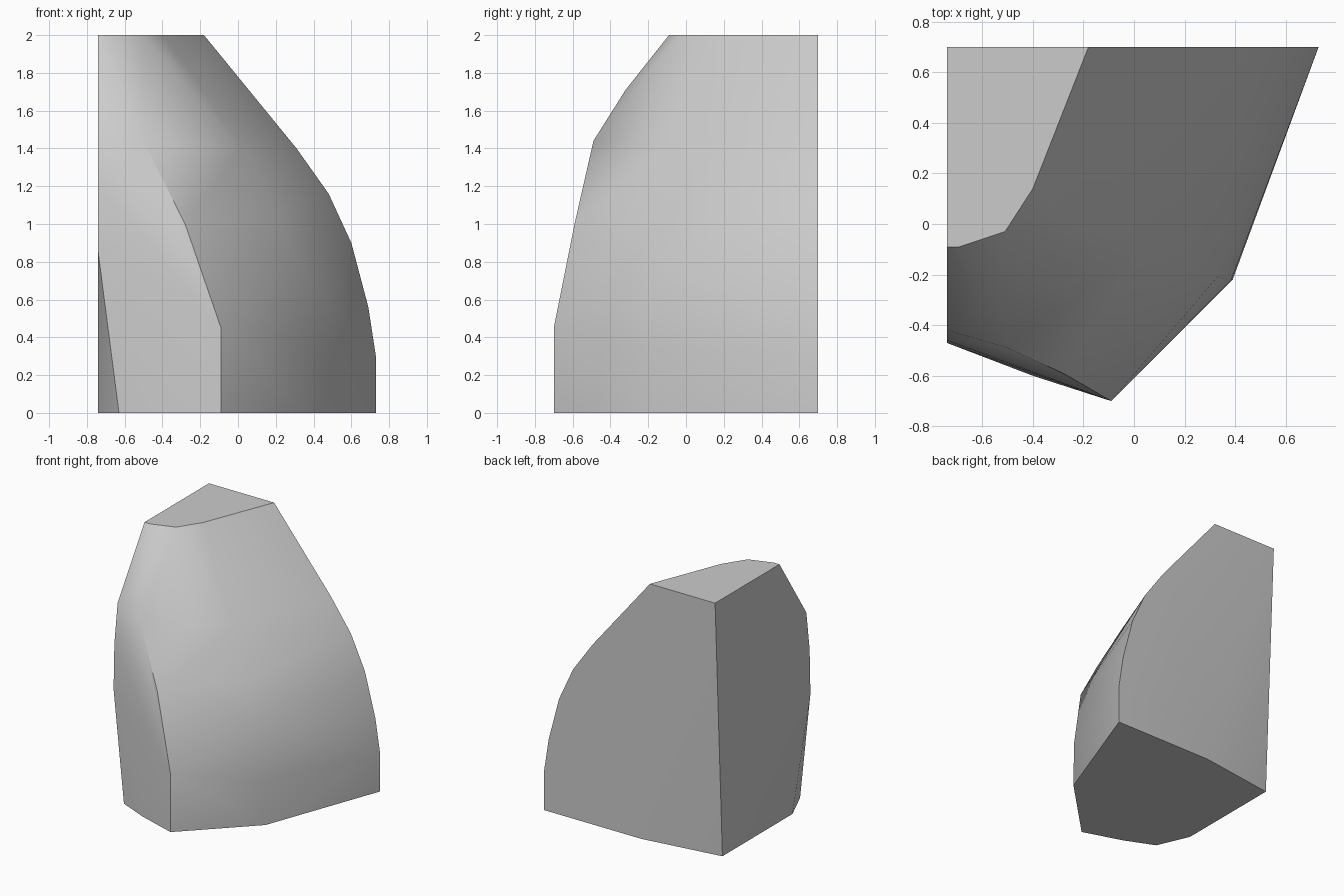
import bpy, bmesh, math

cube = bpy.data.objects.get("Cube")
if cube:
    bpy.data.objects.remove(cube)

LEFT, BACK, TOP = -0.74, 0.70, 2.0

# Rear ridge: (x, z) profile lying on the flat back
rear_ridge = [(x, BACK, z) for x, z in [
    (.73, 0), (.73, .3), (.69, .56), (.60, .9), (.48, 1.16),
    (.31, 1.4), (.19, 1.54), (-.18, TOP)]]
# Soft side ridge between the back and the front corner
side_ridge = [(.39, -.22, 0), (.385, -.22, .35), (.33, -.21, .78),
              (.2, -.18, 1.05), (.02, -.12, 1.4), (-.2, 0, 1.73), (-.4, .14, TOP)]
# Front corner, upright at the base and leaning back above
front_ridge = [(-.09, -.7, 0), (-.09, -.7, .45), (-.28, -.59, 1.0),
               (-.5, -.49, 1.44), (-.6, -.32, 1.71), (-.51, -.03, TOP), (-.69, -.09, TOP)]
# Front edge of the flat cut side
cut_edge = [(LEFT, y, z) for y, z in [
    (-.25, 0), (-.47, .85), (-.46, 1.2), (-.42, 1.5), (-.09, TOP)]]
# Remaining base and rear corners
corners = [(-.63, -.5, 0), (-.4, -.6, 0), (-.11, BACK, 0),
           (LEFT, .61, 0), (LEFT, BACK, TOP)]

# Wrap the ridges in one faceted boulder
bm = bmesh.new()
for p in rear_ridge + side_ridge + front_ridge + cut_edge + corners:
    bm.verts.new(p)
hull = bmesh.ops.convex_hull(bm, input=bm.verts)
loose = [v for v in bm.verts if not v.link_faces]
bmesh.ops.delete(bm, geom=loose, context='VERTS')
bmesh.ops.dissolve_limit(bm, angle_limit=math.radians(0.5),
                         verts=bm.verts, edges=bm.edges)
bmesh.ops.recalc_face_normals(bm, faces=bm.faces)
mesh = bpy.data.meshes.new("boulder")
bm.to_mesh(mesh)
bm.free()
rock = bpy.data.objects.new("boulder", mesh)
bpy.context.collection.objects.link(rock)

# Stone colour
mat = bpy.data.materials.new("grey_stone")
mat.use_nodes = True
colour = (0.6, 0.6, 0.6, 1)
mat.diffuse_color = colour
mat.node_tree.nodes["Principled BSDF"].inputs["Base Color"].default_value = colour
mesh.materials.append(mat)

# Soft shading with crisp outer edges
bpy.context.view_layer.objects.active = rock
rock.select_set(True)
bpy.ops.object.shade_smooth_by_angle(angle=math.radians(42))
